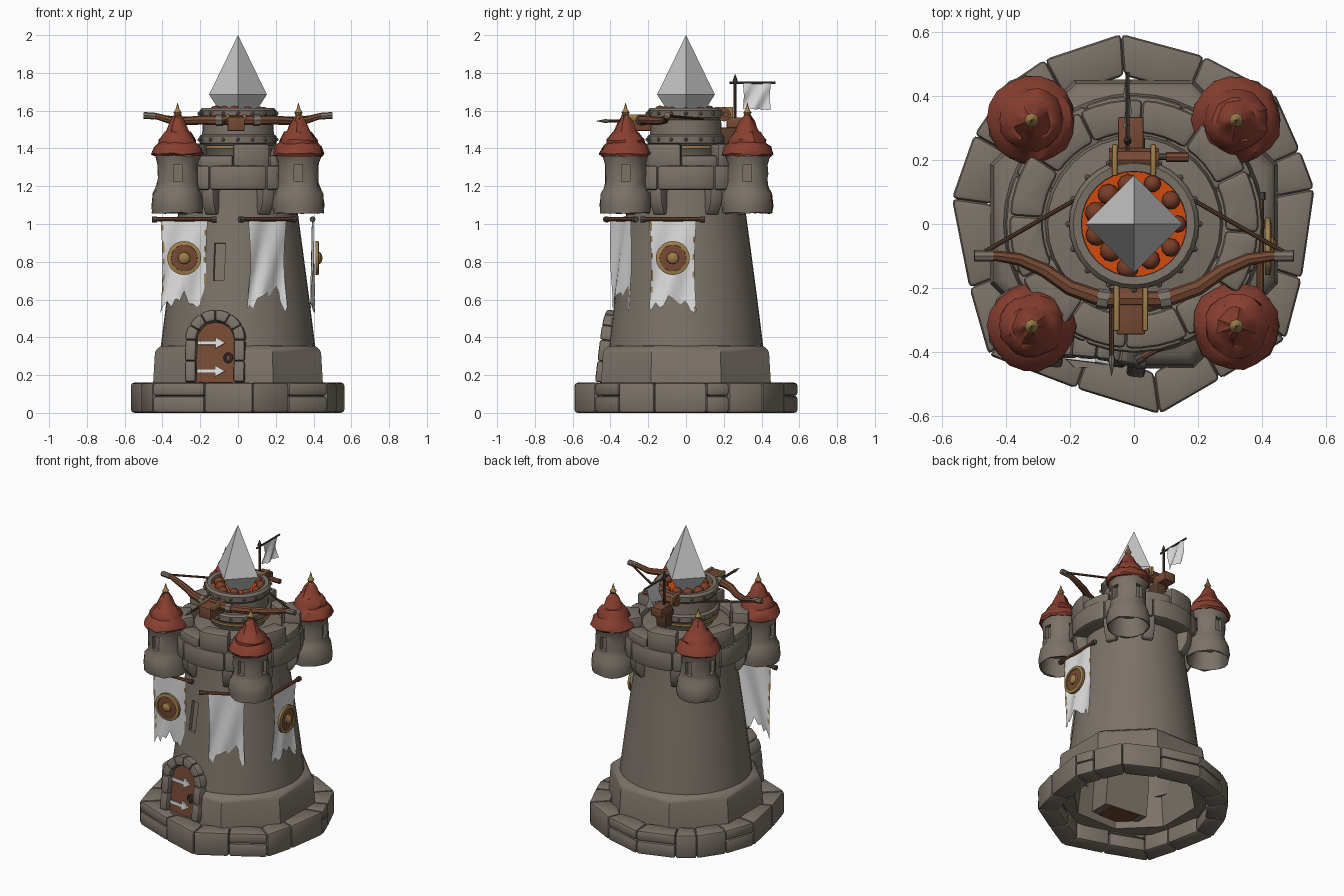
import bpy, bmesh, math, random
from mathutils import Matrix, Vector

random.seed(4)
if "Cube" in bpy.data.objects:
    bpy.data.objects.remove(bpy.data.objects["Cube"], do_unlink=True)
PI = math.pi
PARTS = []


def material(name, r, g, b):
    m = bpy.data.materials.new(name)
    m.use_nodes = True
    m.diffuse_color = (r, g, b, 1)
    m.node_tree.nodes["Principled BSDF"].inputs["Base Color"].default_value = (r, g, b, 1)
    return m


STONE = material("stone", .2, .17, .14)
ROOF = material("roof_red", .25, .05, .03)
WOOD = material("wood", .18, .068, .034)
DARK = material("dark_wood", .1, .045, .025)
GOLD = material("gold", .34, .21, .07)
LAVA = material("lava_orange", .65, .07, .005)
EMBER = material("ember_rock", .19, .048, .022)
IRON = material("iron", .08, .07, .06)
CLOTH = material("cloth_white", .72, .72, .72)
CRYSTAL = material("crystal_grey", .56, .56, .56)


def finish(bm, name, *mats, bevel=0):
    bmesh.ops.recalc_face_normals(bm, faces=bm.faces)
    if bevel:
        edges = [e for e in bm.edges if e.calc_face_angle(0) > .5]
        bmesh.ops.bevel(bm, geom=edges, offset=bevel, segments=2, profile=.5, affect='EDGES')
    me = bpy.data.meshes.new(name)
    bm.to_mesh(me)
    bm.free()
    for m in mats:
        me.materials.append(m)
    ob = bpy.data.objects.new(name, me)
    bpy.context.collection.objects.link(ob)
    PARTS.append(ob)
    return ob


def lathe(name, profile, segs, mat, M=Matrix(), closed=False, start=0, jitter=0):
    bm = bmesh.new()
    rings = []
    for r, z in profile:
        if r == 0:
            rings.append([bm.verts.new((0, 0, z))] * segs)
            continue
        ring = []
        for i in range(segs):
            a, rr = start + 2 * PI * i / segs, r + random.uniform(-jitter, jitter)
            ring.append(bm.verts.new((rr * math.cos(a), rr * math.sin(a), z + random.uniform(-jitter, jitter))))
        rings.append(ring)
    pairs = list(zip(rings, rings[1:])) + ([(rings[-1], rings[0])] if closed else [])
    for p, q in pairs:
        for i in range(segs):
            j = (i + 1) % segs
            corners = list(dict.fromkeys((p[i], p[j], q[j], q[i])))
            if len(corners) > 2:
                bm.faces.new(corners)
    bm.transform(M)
    return finish(bm, name, mat)


def prism(bm, pts, lo, hi, M=Matrix()):
    a = [bm.verts.new(M @ Vector((x, y, lo))) for x, y in pts]
    b = [bm.verts.new(M @ Vector((x, y, hi))) for x, y in pts]
    n = len(pts)
    bm.faces.new(a[::-1])
    bm.faces.new(b)
    for i in range(n):
        bm.faces.new((a[i], a[(i + 1) % n], b[(i + 1) % n], b[i]))


def arc(r, a0, a1, n, cy=0):
    return [(r * math.cos(a0 + (a1 - a0) * i / n), cy + r * math.sin(a0 + (a1 - a0) * i / n)) for i in range(n + 1)]


def sector(a0, a1, r0, r1, cy=0):
    return arc(r1, a0, a1, 4, cy) + arc(r0, a1, a0, 4, cy)


def rect(x, y, w, h):
    return [(x - w / 2, y - h / 2), (x + w / 2, y - h / 2), (x + w / 2, y + h / 2), (x - w / 2, y + h / 2)]


def box(name, loc, size, mat):
    bm = bmesh.new()
    prism(bm, rect(loc[0], loc[1], size[0], size[1]), loc[2] - size[2] / 2, loc[2] + size[2] / 2)
    finish(bm, name, mat, bevel=.005)


def tube(name, pts, radius, mat, M=Matrix(), radii=None):
    cu = bpy.data.curves.new(name, 'CURVE')
    cu.dimensions, cu.bevel_depth, cu.bevel_resolution, cu.use_fill_caps = '3D', radius, 2, True
    sp = cu.splines.new('POLY')
    sp.points.add(len(pts) - 1)
    for i, p in enumerate(pts):
        sp.points[i].co = (*(M @ Vector(p)), 1)
        sp.points[i].radius = radii[i] if radii else 1
    cu.materials.append(mat)
    ob = bpy.data.objects.new(name, cu)
    bpy.context.collection.objects.link(ob)
    bpy.ops.object.select_all(action='DESELECT')
    ob.select_set(True)
    bpy.context.view_layer.objects.active = ob
    bpy.ops.object.convert(target='MESH')
    PARTS.append(bpy.context.object)


def cut(ob, bm):
    cutter = finish(bm, "cutter")
    PARTS.remove(cutter)
    cutter.hide_render = True
    mod = ob.modifiers.new("opening", 'BOOLEAN')
    mod.operation, mod.object, mod.solver = 'DIFFERENCE', cutter, 'EXACT'
    bpy.context.view_layer.objects.active = ob
    bpy.ops.object.modifier_apply(modifier=mod.name)
    bpy.data.objects.remove(cutter, do_unlink=True)


def wall_frame(x, y, z, turn, tilt=0):
    # Local x runs along the wall, y up, z outwards
    return Matrix.Translation((x, y, z)) @ Matrix.Rotation(turn, 4, 'Z') @ Matrix.Rotation(PI / 2 - tilt, 4, 'X')


# Base of irregular stones
outline = [(-.04, .595), (-.28, .515), (-.39, .44), (-.5, .28), (-.57, .08), (-.515, -.2), (-.455, -.41), (-.18, -.515),
           (.08, -.595), (.27, -.485), (.475, -.36), (.525, -.17), (.565, .11), (.52, .23), (.44, .41), (.22, .525)]
bm = bmesh.new()
for i, (x, y) in enumerate(outline):
    u, v = outline[(i + 1) % len(outline)]
    quad = [(x, y), (u, v), (u * .78, v * .78), (x * .78, y * .78)]
    levels = (0, .09, .16) if i % 3 == 0 else (0, .16)
    for lo, hi in zip(levels, levels[1:]):
        prism(bm, quad, lo, hi)
finish(bm, "base_stones", STONE, bevel=.016)

# Tower wall and eight-sided foot
tower = lathe("tower", [(.415, .3), (.408, .36), (.378, .6), (.345, .85), (.318, 1.05), (.3, 1.3),
                        (0, 1.3), (0, 1.2), (.23, 1.2), (.28, .85), (.35, .3)], 40, STONE, closed=True)
foot = lathe("tower_foot", [(.49, .1), (.476, .32), (.468, .335), (.442, .355), (.36, .36), (.39, .1)], 8, STONE,
             closed=True, start=PI / 8)

# Door with arched stone surround and a deep alcove behind it
D = wall_frame(-.12, -.42, .16, -.12, .12)
arch = [(-.1, 0), (.1, 0)] + arc(.1, 0, PI, 10, .225)
for wall in (tower, foot):
    bm = bmesh.new()
    prism(bm, arch, -.085, .2, D)
    cut(wall, bm)
bm = bmesh.new()
prism(bm, rect(0, 0, .06, .2), -.025, .07, wall_frame(-.1, -.34, .8, -.28, .13))
cut(tower, bm)
bm = bmesh.new()
prism(bm, [(-.15, 0), (.15, 0)] + arc(.15, 0, PI, 10, .225), -.24, -.07, D)
finish(bm, "door_alcove", STONE)
bm = bmesh.new()
prism(bm, [(x, y - .004) for x, y in arch], -.235, .01, D)
finish(bm, "door", WOOD)
bm = bmesh.new()
for s in (-1, 1):
    for k in range(2):
        prism(bm, rect(s * .13, .056 + .112 * k, .058, .112), -.06, .045, D)
for k in range(6):
    prism(bm, sector(PI * k / 6, PI * (k + 1) / 6, .1, .16, .225), -.06, .045, D)
finish(bm, "door_arch", STONE, bevel=.012)
bm = bmesh.new()
for y in (.06, .21):
    prism(bm, rect(-.045, y, .1, .02), .01, .022, D)
    prism(bm, [(0, y - .03), (.052, y), (0, y + .03)], .01, .022, D)
finish(bm, "door_hinges", CLOTH)
tube("door_handle", [(.07 + .018 * math.cos(a), .13 + .022 * math.sin(a), .025) for a in
                     [PI * k / 5 for k in range(11)]], .008, IRON, D)

# Parapet: corbels, ring and merlons
bm = bmesh.new()
for k in range(4):
    for s in (-1, 1):
        M = Matrix.Rotation(k * PI / 2 + s * .44, 4, 'Z') @ Matrix.Rotation(PI / 2, 4, 'X')
        prism(bm, [(.27, 1.05), (.34, 1.05), (.375, 1.11), (.385, 1.2), (.27, 1.2)], -.035, .035, M)
finish(bm, "corbels", STONE, bevel=.01)
bm = bmesh.new()
for k in range(8):
    prism(bm, sector((k + .5) * PI / 4, (k + 1.5) * PI / 4, .27, .403), 1.18, 1.31)
for k in range(12):
    a = k * PI / 6 - .07
    prism(bm, sector(a, a + PI / 6, .285, .39), 1.29, 1.365 if k % 2 == 0 else 1.425)
finish(bm, "parapet", STONE, bevel=.016)

# Corner turrets, hollow underneath, with roofs and finials
for x in (-.32, .32):
    for y in (-.32, .325):
        T = Matrix.Translation((x, y, 0))
        body = lathe("turret", [(0, 1.18), (.1, 1.175), (.123, 1.06), (.132, 1.058), (.137, 1.1), (.13, 1.16),
                                (.114, 1.19), (.108, 1.22), (.11, 1.27), (.107, 1.32), (.122, 1.36), (.1, 1.39),
                                (0, 1.39)], 18, STONE, T, jitter=.005)
        bm = bmesh.new()
        for k in range(4):
            R = T @ Matrix.Rotation(k * PI / 2, 4, 'Z')
            prism(bm, rect(.11, 0, .06, .045), 1.225, 1.315, R)
        cut(body, bm)
        lathe("turret_roof", [(0, 1.375), (.128, 1.36), (.138, 1.372), (.122, 1.41), (.1, 1.43), (.098, 1.445),
                              (.07, 1.485), (.06, 1.49), (.038, 1.54), (.015, 1.575), (0, 1.58)],
              18, ROOF, T, jitter=.006)
        lathe("turret_finial", [(0, 1.54), (.024, 1.555), (.014, 1.575), (.022, 1.59), (.011, 1.605), (0, 1.645)],
              8, GOLD, T)

# Fire bowl on the roof
lathe("fire_bowl", [(.28, 1.3), (.27, 1.345), (.17, 1.36), (.19, 1.42), (.205, 1.43), (.205, 1.465), (.19, 1.475),
                    (.186, 1.55), (.2, 1.565), (.203, 1.6), (.19, 1.615), (.165, 1.612), (.16, 1.5), (0, 1.5)],
      32, STONE)
lathe("bowl_band", [(.185, 1.4), (.2, 1.4), (.2, 1.415), (.185, 1.415)], 32, GOLD, closed=True)
lathe("lava", [(0, 1.55), (.167, 1.55), (.167, 1.58), (0, 1.58)], 32, LAVA)
bm = bmesh.new()
for k in range(16):
    for z in (1.447, 1.585):
        a = 2 * PI * k / 16
        M = Matrix.Translation((.205 * math.cos(a), .205 * math.sin(a), z))
        bmesh.ops.create_icosphere(bm, subdivisions=1, radius=.011, matrix=M)
finish(bm, "bowl_rivets", STONE)
bm = bmesh.new()
for k in range(11):
    a, r = 2 * PI * k / 11, random.uniform(.11, .14)
    M = Matrix.Translation((r * math.cos(a), r * math.sin(a), 1.593)) @ Matrix.Rotation(a * 3, 4, 'Z')
    bmesh.ops.create_icosphere(bm, subdivisions=2, radius=random.uniform(.026, .036), matrix=M)
finish(bm, "embers", EMBER)
lathe("crystal", [(0, 1.45), (.153, 1.685), (0, 2)], 4, CRYSTAL)

# Giant crossbow at the front of the roof
half = [(.5, -.1, 1.575), (.43, -.1, 1.57), (.36, -.11, 1.55), (.28, -.145, 1.545), (.2, -.2, 1.55), (.1, -.235, 1.55)]
limb = half + [(-x, y, z) for x, y, z in half[::-1]]
taper = [.6, .75, .9, 1, 1.1, 1.2]
tube("bow_limb", limb, .022, WOOD, radii=taper + taper[::-1])
for s in (-1, 1):
    tube("bow_string", [(s * .49, -.1, 1.572), (s * .02, .17, 1.55)], .007, DARK)
    tube("bow_tip", [(s * .5, -.1, 1.575), (s * .44, -.1, 1.571)], .018, STONE)
    tube("bow_wrap", [(s * .115, -.232, 1.55), (s * .08, -.238, 1.55)], .031, STONE)
    box("stock_bracket", (-.01 + s * .045, -.255, 1.565), (.018, .16, .03), GOLD)
    box("winch_bracket", (s * .06, .2, 1.59), (.018, .1, .06), GOLD)
box("bow_stock", (-.01, -.26, 1.53), (.09, .17, .075), WOOD)
tube("bolt_shaft", [(-.07, -.2, 1.545), (-.07, -.42, 1.545)], .008, DARK)
tube("bolt_head", [(-.07, -.4, 1.545), (-.07, -.425, 1.545), (-.07, -.475, 1.545)], .011, STONE, radii=[.5, 1, .05])

# Winch and flag at the back
tube("winch_roller", [(-.078, .2, 1.58), (.078, .2, 1.58)], .038, WOOD)
tube("winch_crank", [(.05, .21, 1.58), (.11, .21, 1.58)], .01, IRON)
tube("crank_grip", [(.1, .21, 1.58), (.17, .21, 1.58)], .016, WOOD)
box("winch_block", (-.01, .275, 1.535), (.08, .12, .06), WOOD)
box("winch_support", (0, .22, 1.46), (.07, .1, .1), DARK)
tube("flag_pole", [(-.02, .26, 1.5), (-.02, .26, 1.75)], .008, DARK)
tube("flag_pole_tip", [(-.02, .26, 1.74), (-.02, .26, 1.76), (-.02, .26, 1.795)], .013, IRON, radii=[.5, 1, .05])
tube("flag_crossbar", [(-.02, .23, 1.748), (-.02, .475, 1.748)], .006, IRON)


# Ragged cloth, hung downwards from its frame
def cloth(name, M, w, h, tail, trim, wave):
    bm = bmesh.new()
    us = [0, .05] + [.05 + .09 * k for k in range(1, 10)] + [.95, 1]
    rag = [random.uniform(0, .07) + tail * abs(2 * u - 1) for u in us]
    rows = 16
    grid = [[bm.verts.new((w * (u - .5) * (1 - .08 * math.sin(PI * j / rows)),
                           -(h + g * h * 2) * j / rows,
                           wave * math.sin(u * 9 + j * .3) * (.3 + .7 * j / rows))) for u, g in zip(us, rag)]
            for j in range(rows + 1)]
    for j in range(rows):
        for i in range(len(us) - 1):
            f = bm.faces.new((grid[j][i], grid[j][i + 1], grid[j + 1][i + 1], grid[j + 1][i]))
            f.material_index = int(trim and i in (0, len(us) - 2) and random.random() < .4)
    bmesh.ops.solidify(bm, geom=bm.faces[:], thickness=.006)
    bm.transform(M)
    finish(bm, name, CLOTH, GOLD)


cloth("flag", wall_frame(-.02, .375, 1.745, PI / 2), .15, .125, .03, False, .014)

# Banners on rods, two of them carrying round shields
for x, y, turn, shield in ((-.285, -.325, 0, True), (.395, -.07, PI / 2, True), (.155, -.345, .5, False)):
    M = wall_frame(x, y, 1.025, turn)
    cloth("banner", M, .25 if shield else .23, .38, .1 if shield else .09, shield, .013)
    tube("banner_rod", [(-.15, 0, 0), (.15, 0, 0)], .011, WOOD, M)
    for s in (-1, 1):
        tube("rod_end", [(s * .145, 0, 0), (s * .17, 0, 0)], .016, IRON, M)
    if shield:
        S = M @ Matrix.Translation((0, -.205, .015))
        lathe("shield_face", [(0, 0), (.085, 0), (.08, .012), (0, .018)], 20, WOOD, S)
        lathe("shield_rim", [(.068, 0), (.09, 0), (.09, .016), (.07, .02)], 20, GOLD, S, closed=True)
        lathe("shield_boss", [(.034, .01), (.03, .025), (.015, .035), (0, .037)], 12, GOLD, S)

# Smooth shading with sharp edges kept
bpy.ops.object.select_all(action='DESELECT')
for ob in PARTS:
    ob.select_set(True)
bpy.context.view_layer.objects.active = PARTS[0]
bpy.ops.object.shade_smooth_by_angle(angle=math.radians(38))
